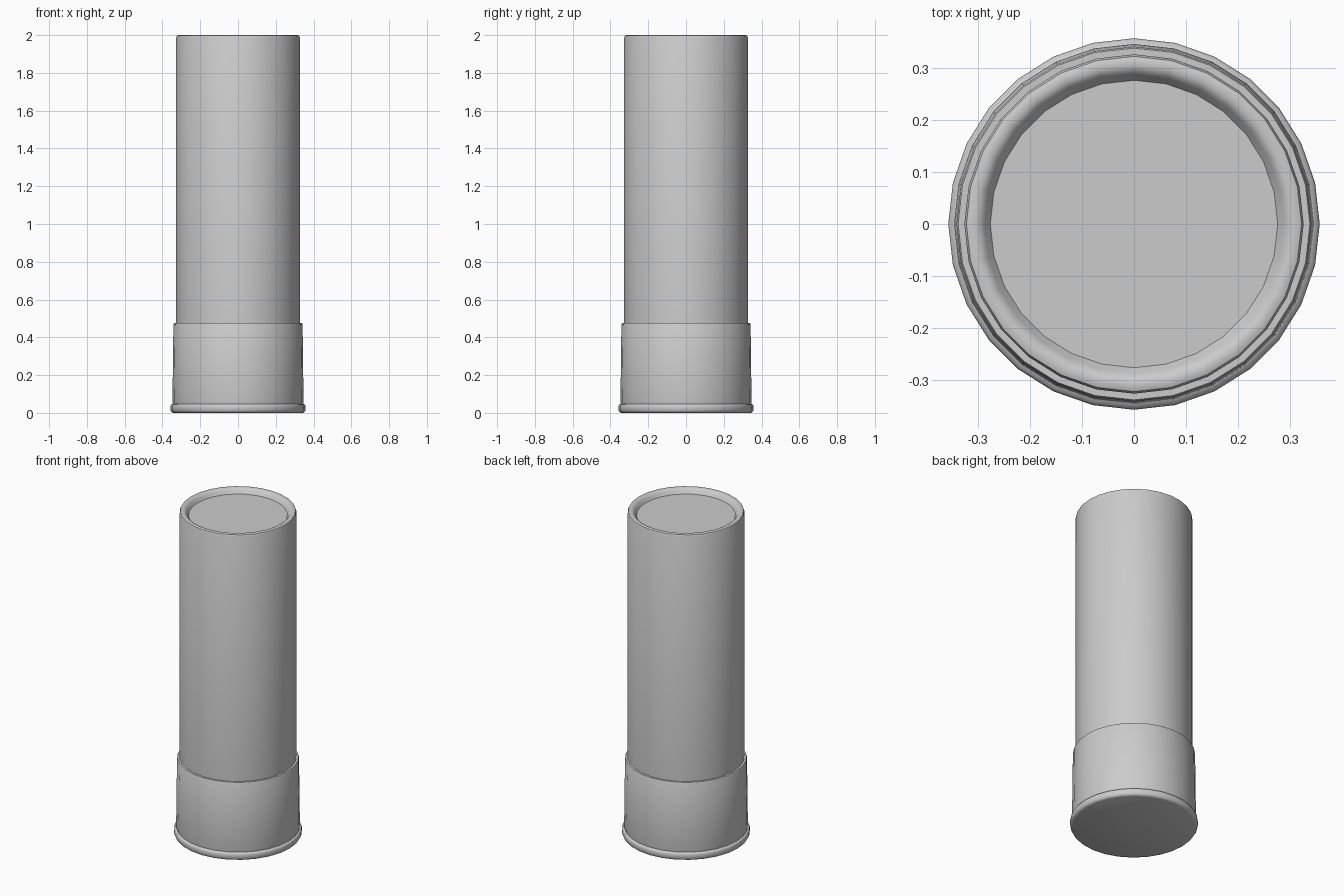
import bpy, bmesh, math

if "Cube" in bpy.data.objects:
    bpy.data.objects.remove(bpy.data.objects["Cube"])

SIDES = 28


def lathe(name, profile):
    """Revolve (radius, z) points around z; cap both ends."""
    bm = bmesh.new()
    rings = []
    for r, z in profile:
        rings.append([bm.verts.new((r * math.cos(2 * math.pi * i / SIDES),
                                    r * math.sin(2 * math.pi * i / SIDES), z))
                      for i in range(SIDES)])
    for a, b in zip(rings, rings[1:]):
        for i in range(SIDES):
            j = (i + 1) % SIDES
            bm.faces.new((a[i], a[j], b[j], b[i]))
    bm.faces.new(rings[0][::-1])
    bm.faces.new(rings[-1])
    bm.normal_update()
    mesh = bpy.data.meshes.new(name)
    bm.to_mesh(mesh)
    bm.free()
    obj = bpy.data.objects.new(name, mesh)
    bpy.context.collection.objects.link(obj)
    bpy.ops.object.select_all(action='DESELECT')
    obj.select_set(True)
    bpy.context.view_layer.objects.active = obj
    bpy.ops.object.shade_smooth_by_angle(angle=math.radians(40))
    return obj


# Metal base: rolled rim, small groove, slightly tapered collar
lathe("metal_base", [
    (0.342, 0.0), (0.352, 0.004), (0.358, 0.014), (0.358, 0.036),
    (0.354, 0.044), (0.345, 0.048), (0.347, 0.06), (0.342, 0.470),
    (0.339, 0.476), (0.322, 0.476)])

# Long tube: rounded top lip and recessed closing disc
lathe("tube", [
    (0.327, 0.44), (0.327, 1.988), (0.323, 1.997), (0.315, 2.0),
    (0.303, 1.999), (0.294, 1.994), (0.288, 1.986), (0.277, 1.970)])
